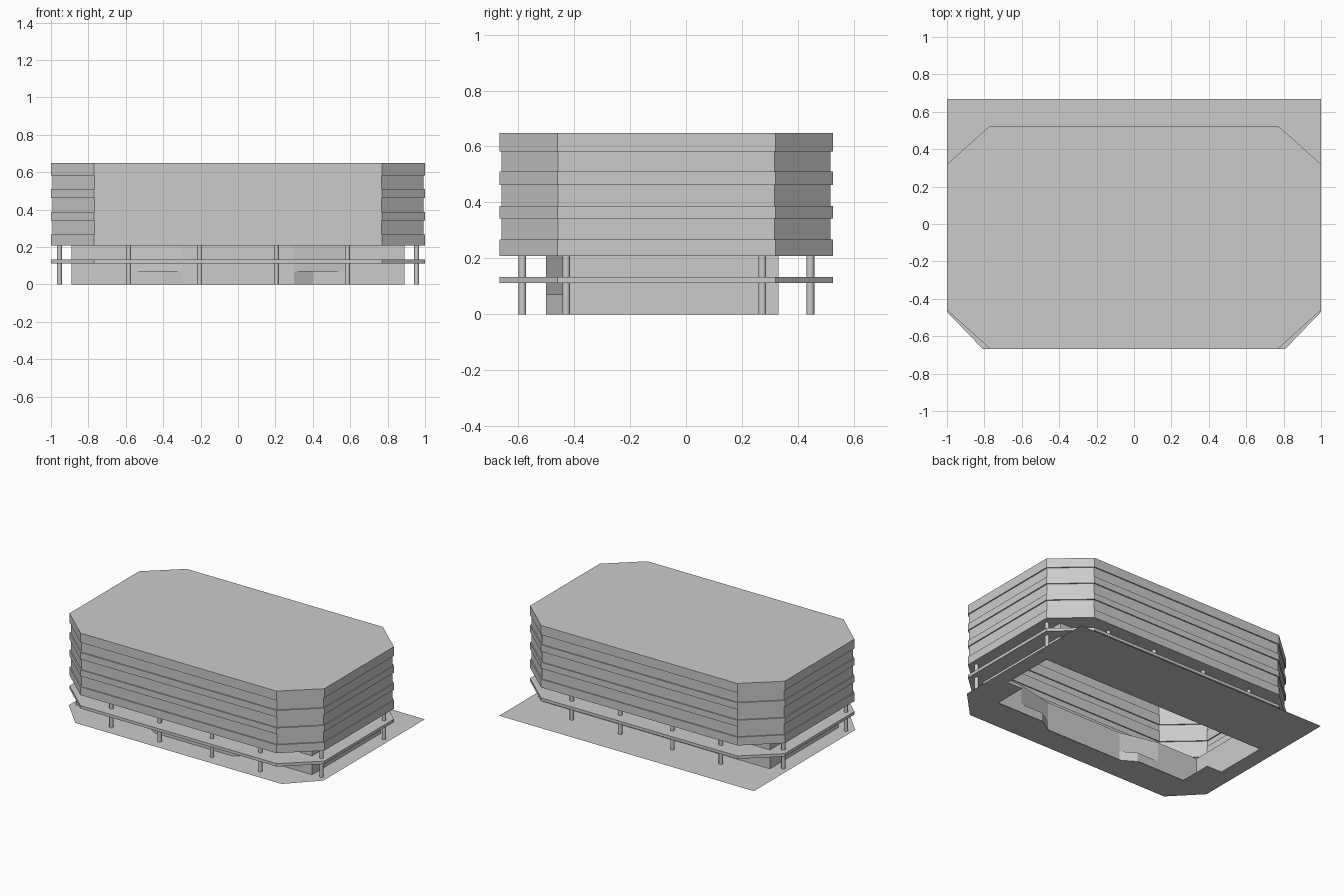
import bpy, bmesh, math

cube = bpy.data.objects.get("Cube")
if cube:
    bpy.data.objects.remove(cube, do_unlink=True)

grey = bpy.data.materials.new("plain_grey")
grey.use_nodes = True
GREY = (0.6, 0.6, 0.6, 1)
grey.diffuse_color = GREY
for node in grey.node_tree.nodes:
    if node.type == 'BSDF_PRINCIPLED':
        node.inputs["Base Color"].default_value = GREY


def mirrored(half):
    """Close an outline from its +x half, listed front to back."""
    return half + [(-x, y) for x, y in reversed(half)]


def finish(name, bm):
    bmesh.ops.remove_doubles(bm, verts=bm.verts, dist=1e-5)
    bmesh.ops.recalc_face_normals(bm, faces=bm.faces)
    mesh = bpy.data.meshes.new(name)
    bm.to_mesh(mesh)
    bm.free()
    mesh.materials.append(grey)
    obj = bpy.data.objects.new(name, mesh)
    bpy.context.collection.objects.link(obj)
    return obj


def loop(bm, outline, z):
    return [bm.verts.new((x, y, z)) for x, y in outline]


def walls(bm, rings):
    """Skin a stack of (outline, height) rings."""
    loops = [loop(bm, o, z) for o, z in rings]
    for a, b in zip(loops, loops[1:]):
        for i in range(len(a)):
            j = (i + 1) % len(a)
            bm.faces.new((a[i], a[j], b[j], b[i]))
    return loops


def plate(bm, outer, hole, z):
    """Flat sheet with an opening."""
    edges = []
    for outline in (outer, hole):
        vs = loop(bm, outline, z)
        edges += [bm.edges.new((vs[i], vs[i - 1])) for i in range(len(vs))]
    bmesh.ops.triangle_fill(bm, use_beauty=True, edges=edges, normal=(0, 0, 1))


def octagon(d=0.0):
    c = d * 0.4
    return mirrored([(0.77 - c, -0.667 + d), (1 - d, -0.46 + c),
                     (1 - d, 0.32 - c), (0.77 - c, 0.525 - d)])


SLAB_LOW, SLAB_TOP, SOFFIT = 0.113, 0.134, 0.208

lobby_low = mirrored([(0.3, -0.5), (0.4, -0.44), (0.57, -0.44), (0.89, -0.44), (0.89, 0.33)])
lobby_high = mirrored([(0.3, -0.5), (0.435, -0.47), (0.57, -0.44), (0.89, -0.44), (0.89, 0.33)])

# Ground sheet, open beneath the lobby
bm = bmesh.new()
site = mirrored([(0.81, -0.667), (1, -0.47), (1, 0.667)])
opening = mirrored([(0.3, -0.49), (0.4, -0.43), (0.77, -0.43), (0.77, -0.19),
                    (0.89, -0.19), (0.89, 0.19)])
plate(bm, site, opening, 0)
ground = finish("ground_sheet", bm)
if ground.data.polygons[0].normal.z < 0:
    ground.data.flip_normals()

# Lobby walls with the undercut entrance bay
bm = bmesh.new()
walls(bm, [(lobby_low, 0), (lobby_low, 0.07), (lobby_high, 0.07), (lobby_high, SOFFIT)])
finish("lobby_walls", bm)

# Gallery slab around the lobby
bm = bmesh.new()
walls(bm, [(octagon(), SLAB_LOW), (octagon(), SLAB_TOP)])
walls(bm, [(lobby_high, SLAB_LOW), (lobby_high, SLAB_TOP)])
for z in (SLAB_LOW, SLAB_TOP):
    plate(bm, octagon(), lobby_high, z)
finish("gallery_slab", bm)

# Upper storeys: projecting bands alternate with recessed bands
bm = bmesh.new()
heights = [SOFFIT, 0.267, 0.343, 0.387, 0.463, 0.511, 0.582, 0.648]
rings = []
for i, (low, high) in enumerate(zip(heights, heights[1:])):
    outline = octagon(0.008 * (i % 2))
    rings += [(outline, low), (outline, high)]
top = walls(bm, rings)[-1]
bm.faces.new(top)
plate(bm, octagon(), lobby_high, SOFFIT)
finish("upper_storeys", bm)

# Round pillars along the front, back and both ends
spots = [(x, y) for y in (-0.585, 0.445) for x in (-0.585, -0.205, 0.205, 0.585)]
spots += [(x, y) for x in (-0.955, 0.955) for y in (-0.428, 0.273)]
for n, (x, y) in enumerate(spots, 1):
    bpy.ops.mesh.primitive_cylinder_add(vertices=12, radius=0.0135, depth=SOFFIT,
                                        location=(x, y, SOFFIT / 2))
    pillar = bpy.context.object
    pillar.name = f"pillar_{n}"
    pillar.data.materials.append(grey)
    bpy.ops.object.shade_smooth_by_angle(angle=math.radians(40))
